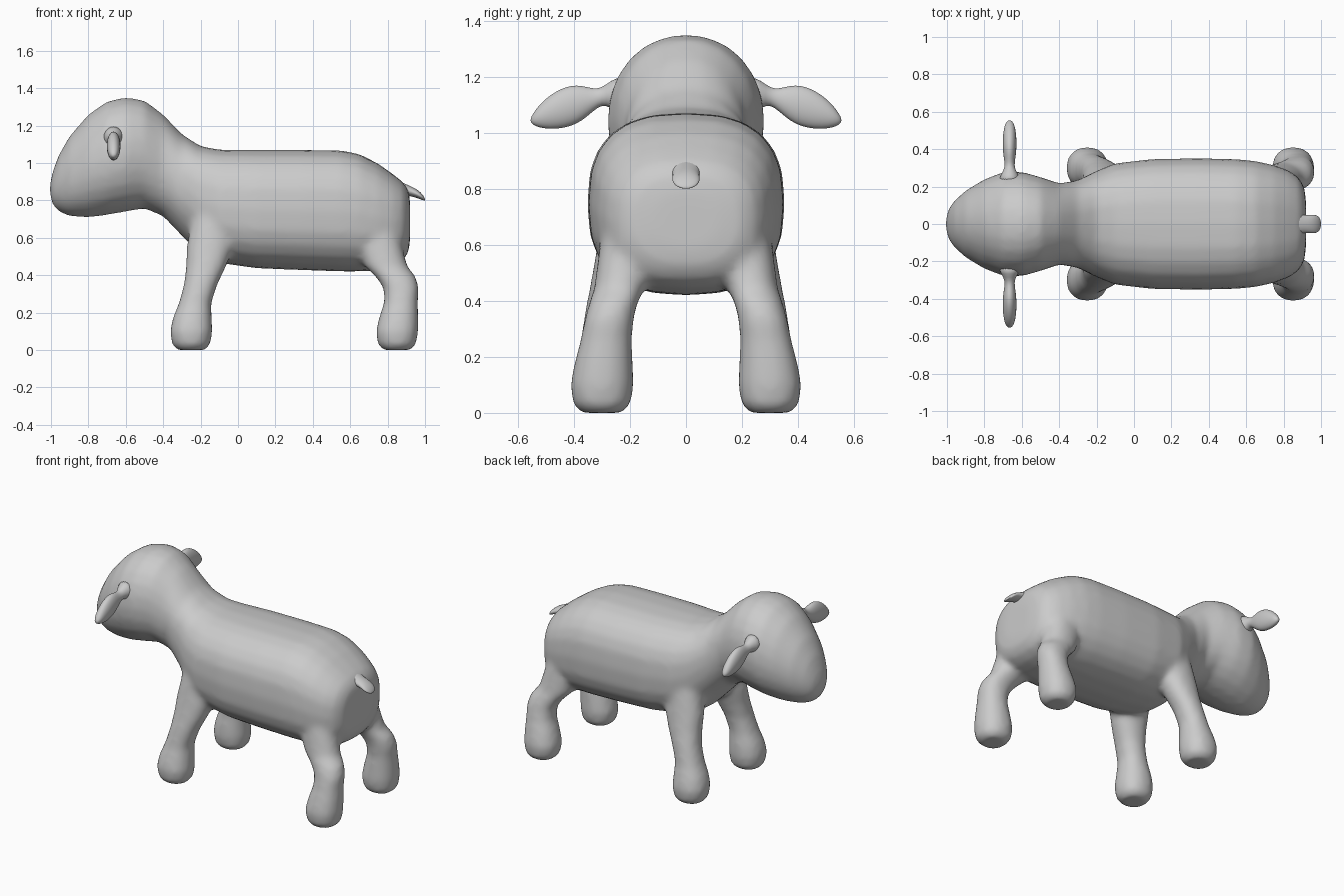
import bpy, bmesh
from math import cos, sin, pi

SEG = 24


def spow(v, p):
    return abs(v) ** p * (1 if v >= 0 else -1)


def loft(bm, axis, rings):
    """Closed skin through rings (cx, cy, cz, radius_u, radius_v, squareness) lying across the axis."""
    u, v = {"x": (1, 2), "y": (0, 2), "z": (0, 1)}[axis]
    loops = []
    for cx, cy, cz, ru, rv, n in rings:
        loop = []
        for i in range(SEG):
            a = 2 * pi * i / SEG
            p = [cx, cy, cz]
            p[u] += ru * spow(cos(a), 2 / n)
            p[v] += rv * spow(sin(a), 2 / n)
            loop.append(bm.verts.new(p))
        loops.append(loop)
    faces = [bm.faces.new(loops[0]), bm.faces.new(loops[-1])]
    for a, b in zip(loops, loops[1:]):
        for i in range(SEG):
            j = (i + 1) % SEG
            faces.append(bm.faces.new((a[i], a[j], b[j], b[i])))
    bmesh.ops.recalc_face_normals(bm, faces=faces)


def finish(bm, name):
    me = bpy.data.meshes.new(name)
    bm.to_mesh(me)
    bm.free()
    for p in me.polygons:
        p.use_smooth = True
    ob = bpy.data.objects.new(name, me)
    bpy.context.collection.objects.link(ob)
    return ob


# Head, neck and torso: x, top z, bottom z, half width, squareness
trunk = [
    (-1.006, .89, .83, .03, 2), (-.99, .955, .775, .085, 2), (-.96, 1.04, .74, .125, 2),
    (-.90, 1.145, .715, .18, 2), (-.80, 1.26, .708, .24, 2), (-.70, 1.33, .722, .278, 2.1),
    (-.60, 1.352, .74, .28, 2.1), (-.50, 1.335, .757, .252, 2.1), (-.40, 1.26, .715, .218, 2.1),
    (-.30, 1.155, .61, .235, 2.2), (-.20, 1.09, .51, .285, 2.4), (-.10, 1.072, .465, .325, 2.5),
    (.10, 1.07, .437, .348, 2.6), (.35, 1.07, .427, .352, 2.6), (.55, 1.068, .42, .347, 2.6),
    (.65, 1.048, .42, .337, 2.6), (.75, .997, .425, .315, 2.6), (.83, .94, .445, .285, 2.6),
    (.88, .90, .475, .25, 2.6), (.91, .86, .52, .20, 2.5), (.92, .80, .58, .12, 2.3),
]
bm = bmesh.new()
loft(bm, "x", [(x, 0, (t + b) / 2, w, (t - b) / 2, n) for x, t, b, w, n in trunk])

# Legs: x, y, z, half depth, half width
front_leg = [
    (-.25, .30, 0, .075, .075), (-.25, .30, .03, .103, .103), (-.25, .30, .10, .114, .114),
    (-.245, .294, .17, .105, .105), (-.23, .287, .25, .087, .09), (-.20, .275, .35, .090, .088),
    (-.17, .25, .45, .108, .093), (-.15, .225, .55, .125, .10), (-.13, .20, .70, .12, .10),
]
hind_leg = [
    (.85, .30, 0, .075, .075), (.85, .30, .03, .103, .103), (.85, .30, .10, .114, .114),
    (.86, .294, .18, .104, .104), (.872, .285, .26, .090, .092), (.873, .275, .33, .094, .088),
    (.845, .26, .39, .108, .087), (.79, .235, .45, .115, .092), (.76, .215, .55, .12, .10),
    (.74, .19, .70, .11, .10),
]
for leg in (front_leg, hind_leg):
    for s in (1, -1):
        loft(bm, "z", [(x, s * y, z, rx, ry, 2.2) for x, y, z, rx, ry in leg])

# Blend trunk and legs into one soft skin
body = finish(bm, "body")
rm = body.modifiers.new("blend", "REMESH")
rm.mode = "VOXEL"
rm.voxel_size = .016
rm.use_smooth_shade = True
sm = body.modifiers.new("soften", "SMOOTH")
sm.factor = .5
sm.iterations = 14

# Ears: y, top z, bottom z, half thickness
ear = [
    (.22, 1.21, 1.06, .07), (.27, 1.185, 1.09, .042), (.30, 1.16, 1.10, .027),
    (.33, 1.156, 1.078, .027), (.37, 1.168, 1.042, .034), (.41, 1.17, 1.022, .037),
    (.46, 1.152, 1.012, .037), (.51, 1.115, 1.014, .031), (.54, 1.078, 1.024, .022),
    (.555, 1.052, 1.036, .008),
]
for s, name in ((1, "left_ear"), (-1, "right_ear")):
    bm = bmesh.new()
    loft(bm, "y", [(-.665, s * y, (t + b) / 2, d, (t - b) / 2, 2) for y, t, b, d in ear])
    finish(bm, name).modifiers.new("smooth", "SUBSURF").levels = 1

# Tail: x, top z, bottom z, half width
tail = [
    (.80, .93, .86, .08), (.86, .905, .835, .06), (.91, .882, .825, .045), (.95, .864, .816, .05),
    (.975, .845, .806, .049), (.992, .825, .80, .036), (1.0, .808, .799, .012),
]
bm = bmesh.new()
loft(bm, "x", [(x, 0, (t + b) / 2, w, (t - b) / 2, 2) for x, t, b, w in tail])
finish(bm, "tail").modifiers.new("smooth", "SUBSURF").levels = 1
